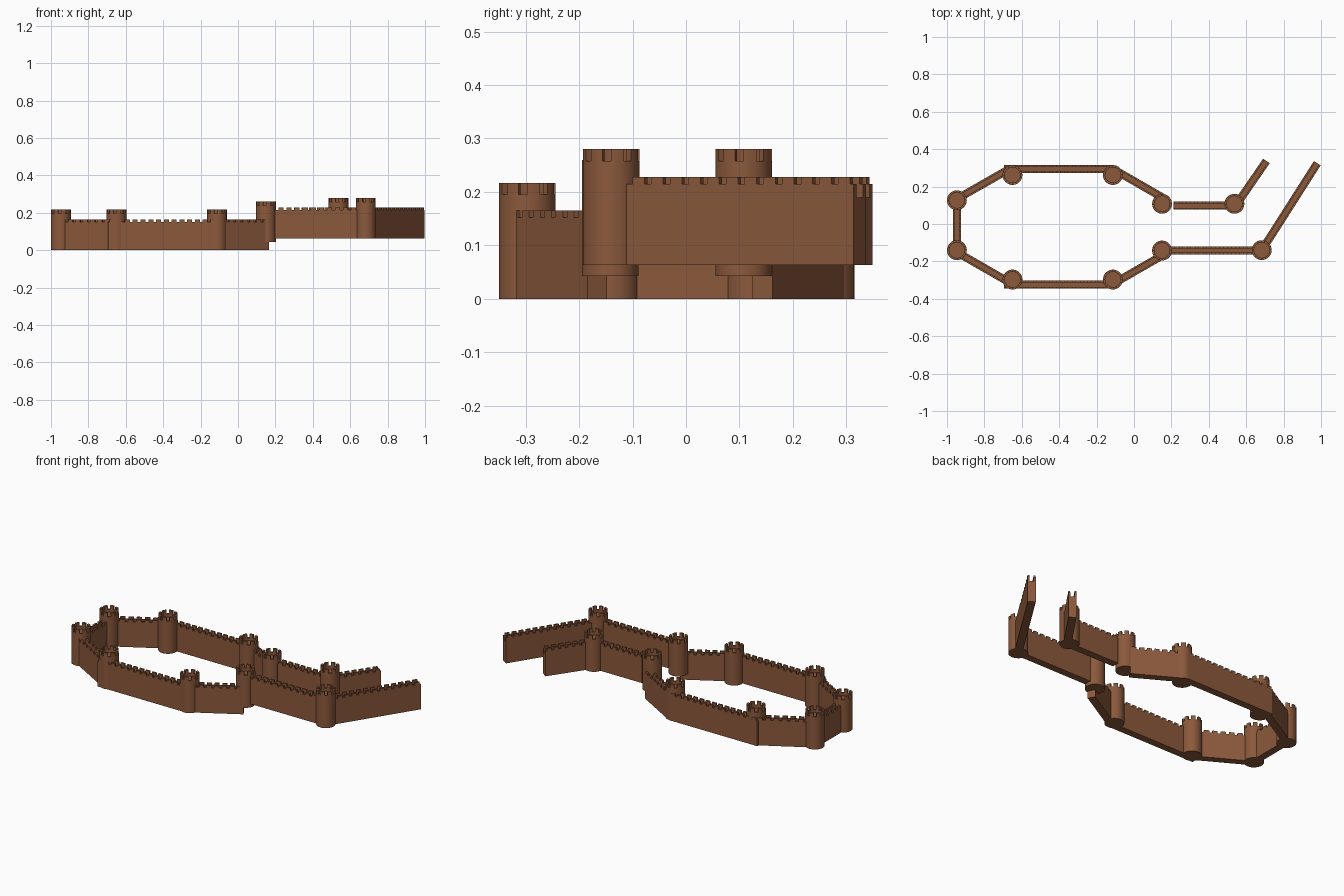
import bpy, bmesh, math
from mathutils import Matrix, Vector

if "Cube" in bpy.data.objects:
    bpy.data.objects.remove(bpy.data.objects["Cube"])

brick = bpy.data.materials.new("brown brick")
brick.diffuse_color = (0.26, 0.10, 0.045, 1)
brick.use_nodes = True
brick.node_tree.nodes["Principled BSDF"].inputs["Base Color"].default_value = brick.diffuse_color

R, T_H = 0.053, 0.217                 # tower radius and height
W_T, W_H = 0.043, 0.165               # wall thickness and height
PAR = 0.010                           # parapet thickness


def finish(bm, name, smooth=False):
    bmesh.ops.recalc_face_normals(bm, faces=bm.faces)
    me = bpy.data.meshes.new(name)
    bm.to_mesh(me)
    bm.free()
    me.materials.append(brick)
    ob = bpy.data.objects.new(name, me)
    bpy.context.collection.objects.link(ob)
    if smooth:
        bpy.ops.object.select_all(action='DESELECT')
        ob.select_set(True)
        bpy.context.view_layer.objects.active = ob
        bpy.ops.object.shade_smooth_by_angle(angle=math.radians(30))
    return ob


def box(bm, lo, hi):
    size = [b - a for a, b in zip(lo, hi)]
    mid = [(a + b) / 2 for a, b in zip(lo, hi)]
    bmesh.ops.create_cube(bm, size=1, matrix=Matrix.Translation(mid) @ Matrix.Diagonal((*size, 1)))


def extrude(bm, face, vec):
    """Extrude a face into a closed solid."""
    new = bmesh.ops.extrude_face_region(bm, geom=[face], use_keep_orig=True)
    bmesh.ops.translate(bm, vec=vec, verts=[v for v in new["geom"] if isinstance(v, bmesh.types.BMVert)])


def tower(name, x, y, z):
    bm = bmesh.new()
    segs, merlons = 40, 8
    ri, floor, notch = R - 0.012, T_H - 0.038, T_H - 0.022

    def pt(r, i, h):
        a = 2 * math.pi * i / segs
        return bm.verts.new((x + r * math.cos(a), y + r * math.sin(a), z + h))

    # hollow-topped shaft: rings of a lathe profile, capped at both ends
    rings = [[pt(r, i, h) for i in range(segs)]
             for r, h in ((R, 0), (R, notch), (ri, notch), (ri, floor))]
    for a, b in zip(rings, rings[1:]):
        for i in range(segs):
            j = (i + 1) % segs
            bm.faces.new((a[i], a[j], b[j], b[i]))
    bm.faces.new(rings[0][::-1])
    bm.faces.new(rings[-1])
    # curved merlons
    step = segs // merlons
    for m in range(merlons):
        idx = range(m * step, m * step + 4)
        f = bm.faces.new([pt(R, i, notch) for i in idx] + [pt(ri, i, notch) for i in reversed(idx)])
        extrude(bm, f, (0, 0, T_H - notch))
    finish(bm, name, True)


def wall(name, a, b, z):
    a, b = Vector((*a, z)), Vector((*b, z))
    d = b - a
    L, h = d.length, W_T / 2
    walk, notch = W_H - 0.038, W_H - 0.013
    bm = bmesh.new()
    # U-shaped section: walkway between two parapets
    prof = [(-h, 0), (h, 0), (h, notch), (h - PAR, notch), (h - PAR, walk),
            (PAR - h, walk), (PAR - h, notch), (-h, notch)]
    extrude(bm, bm.faces.new([bm.verts.new((0, p, q)) for p, q in prof]), (L, 0, 0))
    # merlons along both parapets
    n = max(2, round(L / 0.043))
    pitch = L / n
    for i in range(n):
        x0 = (i + 0.18) * pitch
        for y0 in (-h, h - PAR):
            box(bm, (x0, y0, notch), (x0 + pitch * 0.64, y0 + PAR, W_H))
    bm.transform(Matrix.Translation(a) @ Matrix.Rotation(math.atan2(d.y, d.x), 4, 'Z'))
    finish(bm, name)


LOW, MID, HIGH = 0.0, 0.043, 0.063

# towers
for name, x, y, z in (
        ("west_tower_back", -0.947, 0.127, LOW), ("west_tower_front", -0.947, -0.14, LOW),
        ("back_tower_left", -0.65, 0.262, LOW), ("back_tower_right", -0.113, 0.262, LOW),
        ("front_tower_left", -0.65, -0.297, LOW), ("front_tower_right", -0.113, -0.297, LOW),
        ("neck_tower_back", 0.15, 0.108, MID), ("neck_tower_front", 0.15, -0.142, MID),
        ("east_tower_back", 0.537, 0.108, HIGH), ("east_tower_front", 0.683, -0.14, HIGH)):
    tower(name, x, y, z)

# walls between the towers
for name, a, b, z in (
        ("west_wall", (-0.947, -0.14), (-0.947, 0.127), LOW),
        ("northwest_wall", (-0.945, 0.135), (-0.67, 0.292), LOW),
        ("southwest_wall", (-0.945, -0.152), (-0.67, -0.31), LOW),
        ("back_wall", (-0.695, 0.294), (-0.113, 0.294), LOW),
        ("front_wall", (-0.695, -0.324), (-0.113, -0.324), LOW),
        ("northeast_wall", (-0.10, 0.287), (0.15, 0.143), LOW),
        ("southeast_wall", (-0.10, -0.313), (0.155, -0.166), LOW),
        ("upper_back_wall", (0.21, 0.098), (0.537, 0.098), HIGH),
        ("upper_front_wall", (0.165, -0.142), (0.683, -0.142), HIGH),
        ("back_wing_wall", (0.545, 0.10), (0.708, 0.337), HIGH),
        ("front_wing_wall", (0.69, -0.13), (0.98, 0.325), HIGH)):
    wall(name, a, b, z)
